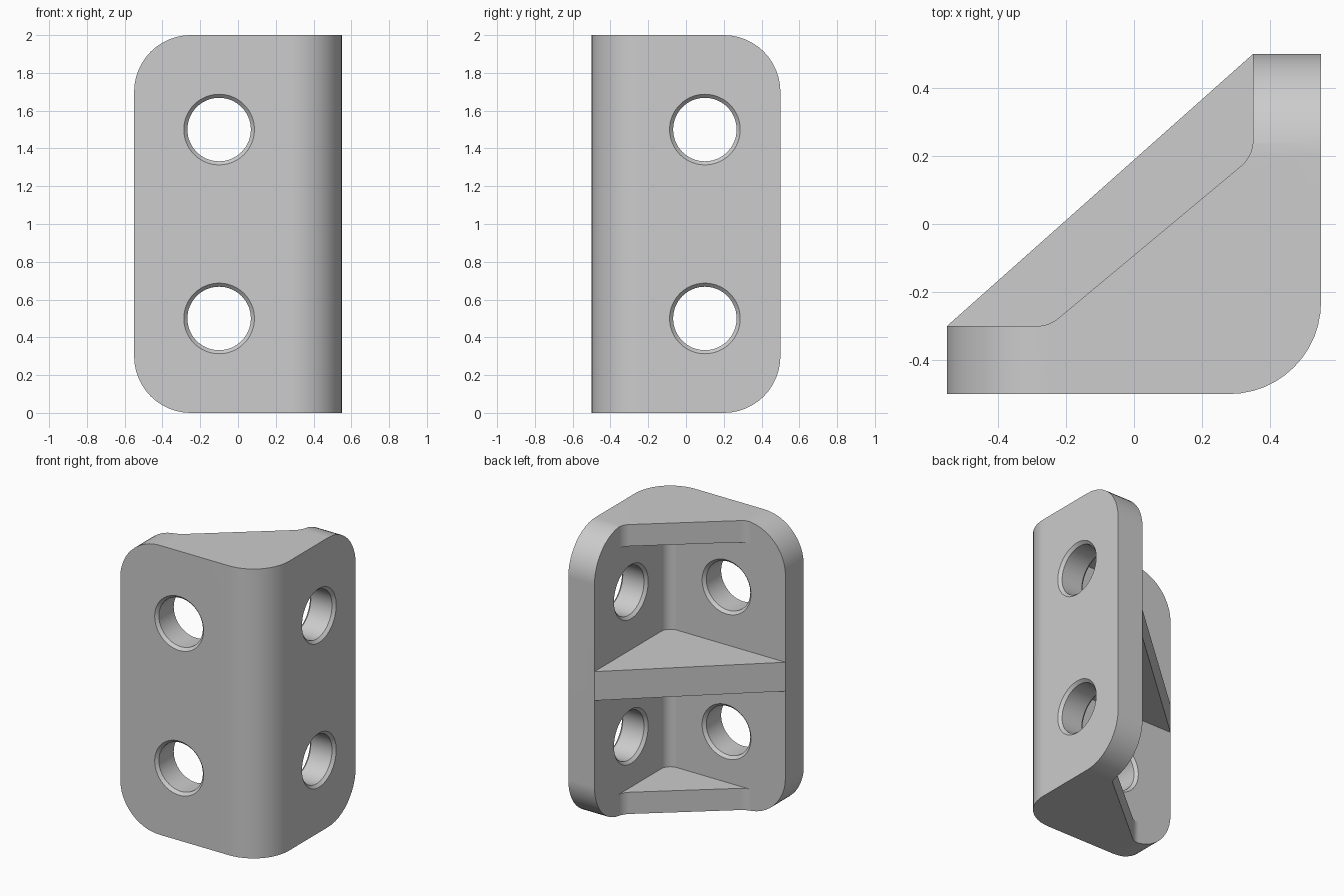
import bpy, bmesh, math
from mathutils import Vector, Matrix

if "Cube" in bpy.data.objects:
    bpy.data.objects.remove(bpy.data.objects["Cube"])

steel = bpy.data.materials.new("plain grey")
steel.diffuse_color = (0.604, 0.604, 0.604, 1)
steel.use_nodes = True
steel.node_tree.nodes["Principled BSDF"].inputs["Base Color"].default_value = steel.diffuse_color


def outline(points, steps=12):
    """2D polygon; a point with a third value gets that corner radius."""
    out = []
    for i, p in enumerate(points):
        c = Vector(p[:2])
        if len(p) == 2:
            out.append(c)
            continue
        r = p[2]
        u = (Vector(points[i - 1][:2]) - c).normalized()
        v = (Vector(points[(i + 1) % len(points)][:2]) - c).normalized()
        half = u.angle(v) / 2
        centre = c + (u + v).normalized() * r / math.sin(half)
        a = (c + u * r / math.tan(half) - centre).normalized()
        b = (c + v * r / math.tan(half) - centre).normalized()
        turn = math.atan2(a.x * b.y - a.y * b.x, a.dot(b))
        start = math.atan2(a.y, a.x)
        for k in range(steps + 1):
            t = start + turn * k / steps
            out.append(centre + r * Vector((math.cos(t), math.sin(t))))
    return out


def finish(name, bm):
    bmesh.ops.recalc_face_normals(bm, faces=bm.faces)
    mesh = bpy.data.meshes.new(name)
    bm.to_mesh(mesh)
    bm.free()
    ob = bpy.data.objects.new(name, mesh)
    bpy.context.collection.objects.link(ob)
    return ob


def prism(name, points, lo, hi, place=lambda a, b, h: (a, b, h)):
    """Extrude an outline from lo to hi; place() picks the axes."""
    bm = bmesh.new()
    pts = outline(points)
    rings = [[bm.verts.new(place(p.x, p.y, h)) for p in pts] for h in (lo, hi)]
    for r in rings:
        bm.faces.new(r)
    n = len(pts)
    for i in range(n):
        j = (i + 1) % n
        bm.faces.new((rings[0][i], rings[0][j], rings[1][j], rings[1][i]))
    return finish(name, bm)


def hole_cutter(name, matrix, sides=64):
    """Drill shape with a chamfer at both mouths."""
    bm = bmesh.new()
    rings = []
    for r, d in ((.207, -.12), (.168, -.081), (.168, .081), (.207, .12)):
        rings.append([bm.verts.new(matrix @ Vector((
            r * math.cos(2 * math.pi * k / sides),
            r * math.sin(2 * math.pi * k / sides), d))) for k in range(sides)])
    bm.faces.new(rings[0])
    bm.faces.new(rings[-1])
    for a, b in zip(rings, rings[1:]):
        for i in range(sides):
            j = (i + 1) % sides
            bm.faces.new((a[i], a[j], b[j], b[i]))
    return finish(name, bm)


def combine(body, other, operation):
    mod = body.modifiers.new("join", 'BOOLEAN')
    mod.solver = 'EXACT'
    mod.operation = operation
    mod.object = other
    bpy.context.view_layer.objects.active = body
    bpy.ops.object.modifier_apply(modifier=mod.name)
    bpy.data.objects.remove(other)


# L-shaped plates, rounded on the outer and inner bend
bracket = prism("corner_bracket", [
    (-.55, -.5), (.55, -.5, .27), (.55, .5), (.35, .5),
    (.35, -.3, .07), (-.55, -.3)], 0, 2)

# end ribs with blended corners
end_rib = [(-.3, -.3), (-.25, -.3, .1), (.35, .2, .1), (.35, .26),
           (.45, .26), (.45, -.4), (-.3, -.4)]
for lo, hi in ((0, .15), (1.85, 2)):
    combine(bracket, prism("end_rib", end_rib, lo, hi), 'UNION')

# middle rib spanning the full diagonal
combine(bracket, prism("middle_rib", [
    (-.55, -.3), (-.5, -.4), (.45, -.4), (.45, .45), (.35, .5)],
    .9, 1.1), 'UNION')

# rounded free corners of both plates
combine(bracket, prism("front_plate_outline", [
    (1, 0), (1, 2), (-.55, 2, .3), (-.55, 0, .3)], -1, 1,
    lambda a, b, h: (a, h, b)), 'INTERSECT')
combine(bracket, prism("side_plate_outline", [
    (-1, 0), (-1, 2), (.5, 2, .3), (.5, 0, .3)], -1, 1,
    lambda a, b, h: (h, a, b)), 'INTERSECT')

# screw holes, two in each plate
for z in (.5, 1.5):
    front = Matrix.Translation((-.1, -.4, z)) @ Matrix.Rotation(math.pi / 2, 4, 'X')
    side = Matrix.Translation((.45, .1, z)) @ Matrix.Rotation(math.pi / 2, 4, 'Y')
    for m in (front, side):
        combine(bracket, hole_cutter("hole_cutter", m), 'DIFFERENCE')

# colour and shading
bracket.data.materials.clear()
bracket.data.materials.append(steel)
bpy.ops.object.select_all(action='DESELECT')
bracket.select_set(True)
bpy.context.view_layer.objects.active = bracket
bpy.ops.object.shade_smooth_by_angle(angle=math.radians(30))
weighted = bracket.modifiers.new("flat_faces", 'WEIGHTED_NORMAL')
weighted.keep_sharp = True
